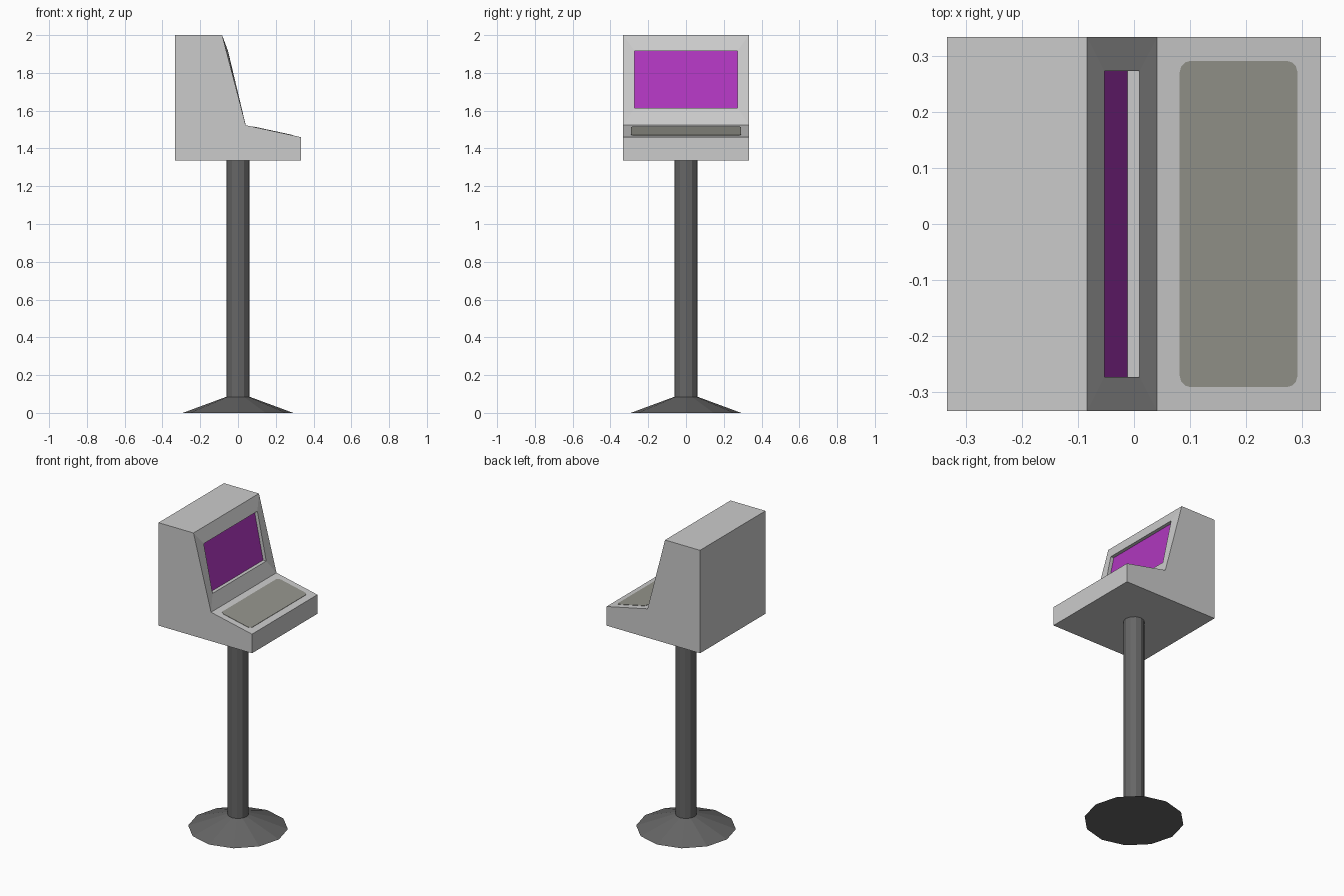
import bpy, bmesh, math
from mathutils import Vector

if "Cube" in bpy.data.objects:
    bpy.data.objects.remove(bpy.data.objects["Cube"])


def material(name, rgb):
    m = bpy.data.materials.new(name)
    m.diffuse_color = (*rgb, 1)
    m.use_nodes = True
    m.node_tree.nodes["Principled BSDF"].inputs["Base Color"].default_value = m.diffuse_color
    return m


CASE = material("light_grey_case", (0.60, 0.60, 0.60))
SCREEN = material("purple_screen", (0.43, 0.038, 0.515))
PAD = material("warm_grey_keys", (0.30, 0.30, 0.265))
METAL = material("dark_grey_stand", (0.133, 0.133, 0.133))


def finish(bm, name, *mats):
    bmesh.ops.recalc_face_normals(bm, faces=bm.faces)
    me = bpy.data.meshes.new(name)
    bm.to_mesh(me)
    bm.free()
    for m in mats:
        me.materials.append(m)
    ob = bpy.data.objects.new(name, me)
    bpy.context.collection.objects.link(ob)
    return ob


def stand_part(name, r_low, r_high, z0, z1, sides=12):
    bm = bmesh.new()
    bmesh.ops.create_cone(bm, cap_ends=True, segments=sides,
                          radius1=r_low, radius2=r_high, depth=z1 - z0)
    bmesh.ops.translate(bm, verts=bm.verts, vec=(0, 0, (z0 + z1) / 2))
    return finish(bm, name, METAL)


# Stand: flared foot and post
stand_part("base_foot", 0.292, 0.062, 0.0, 0.085)
stand_part("post", 0.062, 0.062, 0.085, 1.337)

# Terminal case: side profile extruded across y
W = 0.333
profile = [(-W, 1.337), (W, 1.337), (W, 1.46), (0.041, 1.523),
           (-0.084, 2.0), (-W, 2.0)]
bm = bmesh.new()
side = bm.faces.new([bm.verts.new((x, -W, z)) for x, z in profile])
ext = bmesh.ops.extrude_face_region(bm, geom=[side], use_keep_orig=True)
bmesh.ops.translate(bm, vec=(0, 2 * W, 0),
                    verts=[v for v in ext["geom"] if isinstance(v, bmesh.types.BMVert)])
bmesh.ops.recalc_face_normals(bm, faces=bm.faces)

# Screen opening: inset the sloped front, then push it straight back
front = max((f for f in bm.faces if f.calc_center_median().z > 1.7),
            key=lambda f: f.normal.x)
bmesh.ops.inset_individual(bm, faces=[front], thickness=0.06)
mid = front.calc_center_median().z
for v in front.verts:
    x, z = (-0.053, 1.917) if v.co.z > mid else (0.01, 1.613)
    v.co = Vector((x, math.copysign(0.273, v.co.y), z))
glass = bmesh.ops.extrude_discrete_faces(bm, faces=[front])["faces"][0]
bmesh.ops.translate(bm, verts=glass.verts, vec=(-0.022, 0, 0))
glass.material_index = 1
finish(bm, "terminal_case", CASE, SCREEN)

# Keyboard pad: thin rounded plate lying on the sloped shelf
bm = bmesh.new()
slope = (1.46 - 1.523) / (W - 0.041)
cx, hx, hy, r = 0.1865, 0.105, 0.291, 0.02
outline = []
for k, (sx, sy) in enumerate([(1, 1), (-1, 1), (-1, -1), (1, -1)]):
    for i in range(4):
        a = math.radians(90 * k + 30 * i)
        x = cx + sx * (hx - r) + r * math.cos(a)
        y = sy * (hy - r) + r * math.sin(a)
        outline.append(bm.verts.new((x, y, 1.523 + slope * (x - 0.041) + 0.002)))
top = bm.faces.new(outline)
ext = bmesh.ops.extrude_face_region(bm, geom=[top], use_keep_orig=True)
bmesh.ops.translate(bm, vec=(0, 0, -0.004),
                    verts=[v for v in ext["geom"] if isinstance(v, bmesh.types.BMVert)])
finish(bm, "keyboard_pad", PAD)
